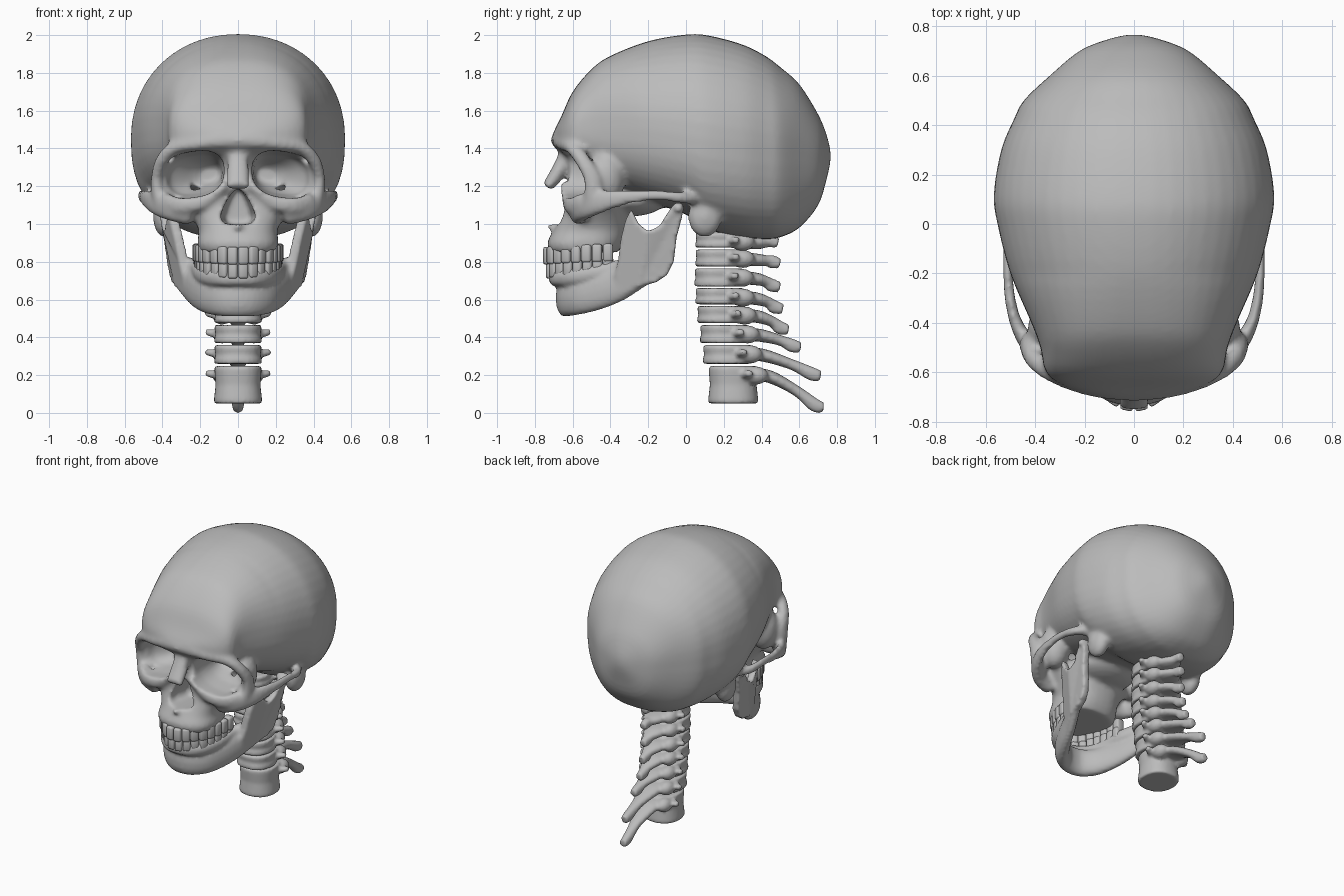
import bpy, bmesh, math
from mathutils import Vector, Matrix

if "Cube" in bpy.data.objects:
    bpy.data.objects.remove(bpy.data.objects["Cube"])

bone = bpy.data.materials.new("bone_grey")
bone.diffuse_color = (0.5, 0.5, 0.5, 1)
bone.use_nodes = True
bone.node_tree.nodes["Principled BSDF"].inputs["Base Color"].default_value = bone.diffuse_color


def spline(rows, n=4):
    """Catmull-Rom resampling of rows of numbers."""
    out = []
    for i in range(len(rows) - 1):
        a, b, c, d = (rows[max(0, min(len(rows) - 1, k))] for k in (i - 1, i, i + 1, i + 2))
        for k in range(n):
            t = k / n
            out.append([q + 0.5 * t * (r - p + t * (2 * p - 5 * q + 4 * r - s + t * (3 * (q - r) + s - p)))
                        for p, q, r, s in zip(a, b, c, d)])
    return out + [list(rows[-1])]


def skin(bm, rings, both=True):
    """Closed skin over rings, optionally with a mirrored twin."""
    for s in ((1, -1) if both else (1,)):
        vs = [[bm.verts.new((s * p[0], p[1], p[2])) for p in r] for r in rings]
        n = len(vs[0])
        for a, b in zip(vs, vs[1:]):
            for i in range(n):
                bm.faces.new((a[i], a[(i + 1) % n], b[(i + 1) % n], b[i]))
        bm.faces.new(vs[0])
        bm.faces.new(vs[-1])


def oval(e=2.0, n=32):
    """Unit superellipse points."""
    pts = []
    for i in range(n):
        c, s = math.cos(2 * math.pi * i / n), math.sin(2 * math.pi * i / n)
        pts.append((math.copysign(abs(c) ** (2 / e), c), math.copysign(abs(s) ** (2 / e), s)))
    return pts


def tube(bm, rows, both=True, ref=(0, 0, 1)):
    """Rows of x, y, z, sideways radius, radius along ref."""
    rows = spline(rows)
    pts = [Vector(r[:3]) for r in rows]
    rings = []
    for i, r in enumerate(rows):
        d = (pts[min(i + 1, len(pts) - 1)] - pts[max(i - 1, 0)]).normalized()
        side = d.cross(Vector(ref)).normalized()
        up = side.cross(d)
        rings.append([pts[i] + side * (c * r[3]) + up * (s * r[4]) for c, s in oval(2.2, 16)])
    skin(bm, rings, both)


def blob(bm, c, r, both=True):
    for s in ((1, -1) if both else (1,)):
        bmesh.ops.create_uvsphere(bm, u_segments=20, v_segments=12, radius=1, matrix=Matrix.Translation(
            (s * c[0], c[1], c[2])) @ Matrix.Diagonal((*r, 1)))


def make(name, bm):
    bmesh.ops.recalc_face_normals(bm, faces=bm.faces)
    me = bpy.data.meshes.new(name)
    bm.to_mesh(me)
    bm.free()
    ob = bpy.data.objects.new(name, me)
    bpy.context.collection.objects.link(ob)
    me.materials.append(bone)
    return ob


def fuse(ob, voxel, cutters=(), smooth=4):
    """Melt overlapping parts into one smooth bone and carve the openings."""
    def remesh():
        m = ob.modifiers.new("melt", 'REMESH')
        m.mode, m.voxel_size = 'VOXEL', voxel
    remesh()
    for c in cutters:
        m = ob.modifiers.new("carve", 'BOOLEAN')
        m.operation, m.solver, m.object = 'DIFFERENCE', 'EXACT', c
    if cutters:
        remesh()
    m = ob.modifiers.new("soften", 'SMOOTH')
    m.factor, m.iterations = 0.5, smooth
    bpy.context.view_layer.update()
    me = bpy.data.meshes.new_from_object(ob.evaluated_get(bpy.context.evaluated_depsgraph_get()))
    ob.modifiers.clear()
    ob.data = me
    me.materials.clear()
    me.materials.append(bone)
    me.shade_smooth()
    for c in cutters:
        bpy.data.objects.remove(c)


# Cranium: sections along y (y, half width, top, widest height, bottom)
bm = bmesh.new()
cranium = [(-.70, .12, 1.49, 1.45, 1.41), (-.66, .27, 1.57, 1.45, 1.38), (-.60, .355, 1.70, 1.47, 1.33),
           (-.50, .378, 1.82, 1.50, 1.25), (-.40, .415, 1.89, 1.50, 1.20), (-.20, .50, 1.968, 1.50, 1.12),
           (0, .552, 2.003, 1.47, 1.05), (.12, .567, 1.998, 1.45, .97), (.30, .537, 1.95, 1.43, .93),
           (.42, .487, 1.89, 1.42, .92), (.50, .445, 1.83, 1.41, .93), (.60, .34, 1.74, 1.40, .98),
           (.70, .22, 1.58, 1.37, 1.10), (.745, .11, 1.47, 1.36, 1.24), (.765, .03, 1.39, 1.36, 1.33)]
rings = []
for y, w, top, mid, low in spline(cranium):
    e = 2.1 + 0.6 * max(0, min(1, (-.2 - y) / .3))
    up, down = oval(e, 48), oval(2.6, 48)
    rings.append([(w * u[0], y, mid + u[1] * (top - mid)) if u[1] >= 0 else
                  (w * d[0], y, mid + d[1] * (mid - low)) for u, d in zip(up, down)])
skin(bm, rings, False)
blob(bm, (.39, .10, 1.04), (.06, .09, .11))       # mastoid
blob(bm, (.33, -.42, 1.25), (.10, .10, .15))      # outer socket wall
blob(bm, (0, -.30, 1.13), (.22, .20, .09), False)  # skull base

# Upper jaw and mid face: sections along z (z, half width, front, back)
face = [(.85, .20, -.72, -.36), (.90, .215, -.735, -.33), (.97, .21, -.70, -.31), (1.05, .25, -.66, -.31),
        (1.13, .31, -.635, -.33), (1.20, .29, -.625, -.35), (1.30, .17, -.62, -.38), (1.42, .14, -.65, -.40)]
skin(bm, [[(w * c, (f + b) / 2 + s * (b - f) / 2, z) for c, s in oval(2.4)] for z, w, f, b in spline(face)], False)

# Brow and outer socket rim
tube(bm, [(-.03, -.665, 1.445, .05, .05), (.10, -.665, 1.44, .04, .045), (.22, -.645, 1.425, .035, .04),
          (.33, -.60, 1.405, .035, .04), (.40, -.55, 1.34, .035, .04), (.43, -.50, 1.25, .03, .045),
          (.42, -.49, 1.16, .04, .05), (.38, -.52, 1.09, .05, .05)], ref=(0, 1, 0))
# Lower socket rim, then cheek bone running back into the arch
tube(bm, [(.07, -.63, 1.22, .035, .04), (.18, -.62, 1.12, .035, .04), (.29, -.60, 1.10, .04, .05),
          (.38, -.54, 1.11, .04, .06)])
tube(bm, [(.24, -.57, 1.05, .05, .06), (.35, -.55, 1.08, .045, .065), (.43, -.48, 1.11, .035, .065),
          (.48, -.39, 1.13, .025, .05), (.505, -.27, 1.145, .022, .033), (.51, -.13, 1.15, .022, .028),
          (.49, -.02, 1.14, .03, .03), (.41, .06, 1.13, .04, .03)])
# Nasal bridge and spine below the opening
tube(bm, [(0, -.61, 1.41, .06, .05), (0, -.645, 1.34, .055, .04), (0, -.68, 1.27, .06, .04),
          (0, -.735, 1.195, .06, .03)], False)
blob(bm, (0, -.69, .985), (.025, .05, .02), False)
skull = make("skull", bm)

# Carving shapes: eye sockets and nasal opening
bm = bmesh.new()
socket = [(-.95, .237, 1.0), (-.55, .237, .97), (-.45, .22, .82), (-.36, .17, .5), (-.32, .15, .3)]
skin(bm, [[(cx + .168 * k * c, y, 1.262 + .125 * k * s - .022 * k * c) for c, s in oval(2.5)]
          for y, cx, k in socket])
eye_cut = make("eye_socket_cutter", bm)
bm = bmesh.new()
half = [(.035, 1.165), (.065, 1.12), (.098, 1.045), (.085, 1.005), (.04, .998)]
pear = [(0, 1.19)] + half + [(-x, z) for x, z in reversed(half)]
skin(bm, [[(x * k, y, z) for x, z in pear] for y, k in ((-.9, 1), (-.6, .95), (-.47, .7))], False)
nose_cut = make("nose_cutter", bm)
for c in (eye_cut, nose_cut):
    c.hide_render = True
fuse(skull, .014, (eye_cut, nose_cut))

# Lower jaw: body, tooth ridge, upright branch and hinge
bm = bmesh.new()
tube(bm, [(-.03, -.64, .61, .05, .10), (.06, -.63, .61, .05, .10), (.14, -.57, .615, .05, .095),
          (.20, -.47, .64, .045, .095), (.25, -.36, .68, .04, .09), (.30, -.25, .74, .035, .08),
          (.33, -.17, .78, .03, .07)])
tube(bm, [(-.03, -.69, .715, .037, .045), (.07, -.68, .715, .037, .045), (.15, -.61, .72, .037, .045),
          (.195, -.50, .735, .037, .045), (.22, -.38, .76, .037, .045), (.27, -.29, .78, .035, .05)])
branch = [(-.36, .80), (-.345, .92), (-.32, 1.02), (-.29, 1.08), (-.25, 1.0), (-.20, .96), (-.14, .99),
          (-.09, 1.07), (-.06, 1.11), (-.015, 1.11), (-.02, 1.04), (-.05, .93), (-.065, .80), (-.10, .73),
          (-.16, .69), (-.25, .67), (-.35, .62), (-.38, .72)]
skin(bm, [[(.335 + .15 * (z - .7) + .4 * min(0, y + .2) + o, y, z) for y, z in branch] for o in (-.026, .026)])
blob(bm, (.39, -.04, 1.085), (.055, .03, .03))
fuse(make("lower_jaw", bm), .012, smooth=3)


# Teeth: two rows spaced evenly along a half ellipse
def tooth_row(name, a, b, z0, height, rise):
    bm = bmesh.new()
    pts = [Vector((a * math.sin(t), -.385 - b * math.cos(t), 0))
           for t in (i * math.pi / 400 for i in range(201))]
    run = [0]
    for p, q in zip(pts, pts[1:]):
        run.append(run[-1] + (q - p).length)
    step = run[-1] / 8
    for k in range(8):
        i = min(range(200), key=lambda j: abs(run[j] - (k + .5) * step))
        d = pts[i + 1] - pts[i]
        deep = .04 if k < 3 else .06
        for s in (1, -1):
            loc = Matrix.Translation((s * pts[i].x, pts[i].y, z0 + rise * k / 7))
            rot = Matrix.Rotation(s * math.atan2(d.y, d.x), 4, 'Z')
            bmesh.ops.create_cube(bm, size=1, matrix=loc @ rot @ Matrix.Diagonal((step * .95, deep, height, 1)))
    bmesh.ops.bevel(bm, geom=bm.edges[:], offset=.013, segments=2, profile=.5, affect='EDGES')
    make(name, bm).data.shade_smooth()


tooth_row("upper_teeth", .212, .352, .832, .095, .016)
tooth_row("lower_teeth", .205, .338, .753, .085, .032)

# Neck bones (bottom, top, front, spine tip y, spine tip z)
neck = [(.875, .955, .05, .48, .90), (.775, .865, .05, .49, .79), (.67, .765, .045, .49, .665),
        (.575, .66, .05, .505, .55), (.475, .565, .06, .535, .44), (.37, .465, .075, .60, .345),
        (.26, .36, .09, .705, .195), (.05, .248, .12, .72, .03)]
for i, (lo, hi, f, ty, tz) in enumerate(neck):
    bm = bmesh.new()
    cy, zs = f + .13, hi - .045
    body = [(lo, 1.0), (lo + .02, 1.02), ((lo + hi) / 2, .95), (hi - .02, 1.0), (hi, .98)]
    skin(bm, [[(.125 * k * c, cy + .13 * k * s, z) for c, s in oval(2.3)] for z, k in body], False)
    blob(bm, (.085, f + .25, zs - .005), (.05, .065, .048))
    tube(bm, [(.07, f + .19, zs, .035, .025), (.12, f + .20, zs, .03, .022), (.17, f + .22, zs + .008, .018, .016)])
    my, mz = (f + .33 + ty) / 2, (zs + tz) / 2
    tube(bm, [(0, f + .2, zs, .10, .035), (0, f + .32, zs - .01, .08, .034), (0, my, mz, .04, .028),
              (0, ty - .04, tz + .012, .032, .036), (0, ty + .008, tz, .024, .028)], False)
    fuse(make("neck_bone_%d" % (i + 1), bm), .011, smooth=2)
